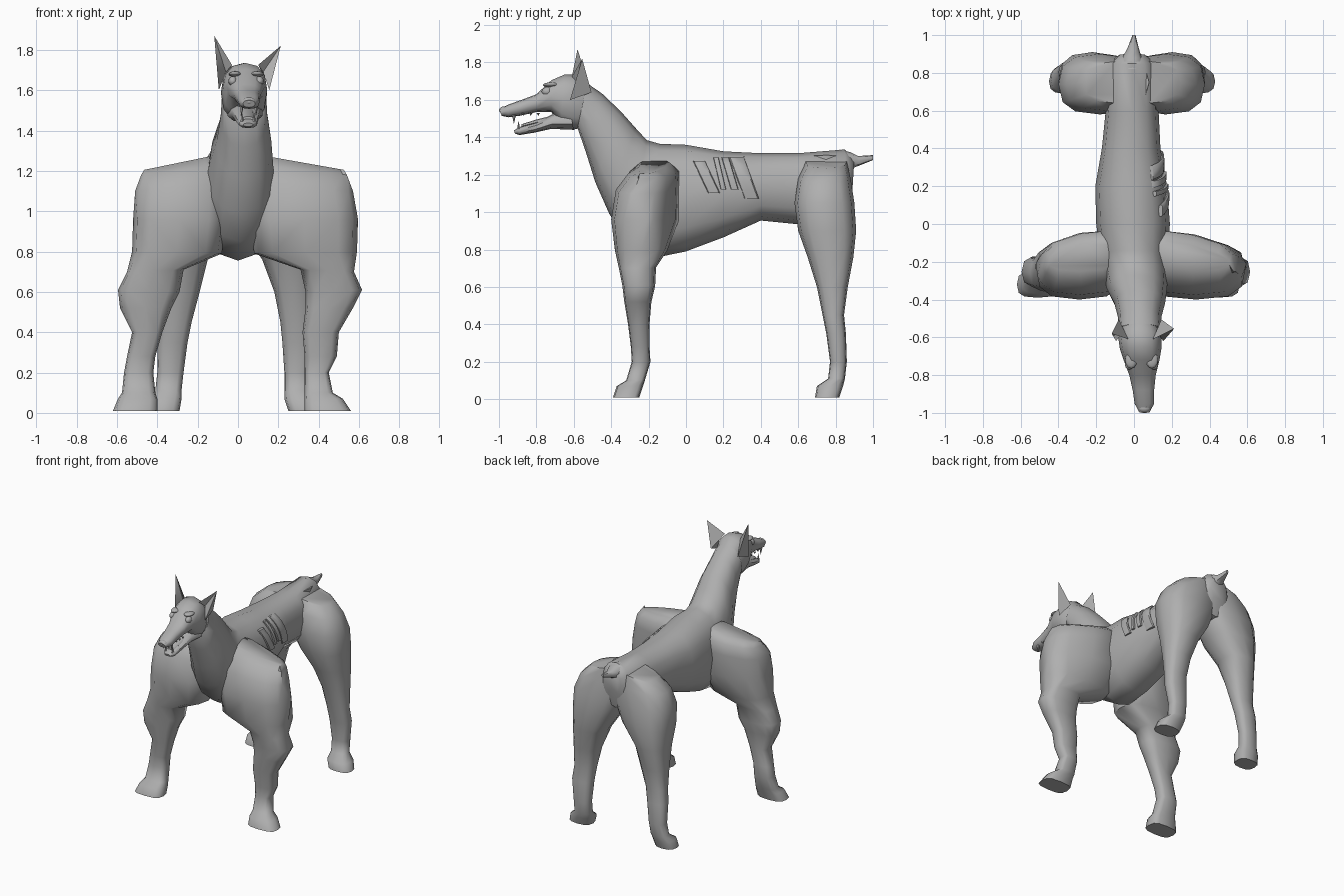
import bpy, bmesh, math
from mathutils import Vector

grey = bpy.data.materials.new("plain grey")
grey.diffuse_color = (0.43, 0.43, 0.43, 1)


def finish(name, bm, angle=40):
    bmesh.ops.recalc_face_normals(bm, faces=bm.faces)
    me = bpy.data.meshes.new(name)
    bm.to_mesh(me)
    bm.free()
    me.materials.append(grey)
    ob = bpy.data.objects.new(name, me)
    bpy.context.collection.objects.link(ob)
    bpy.ops.object.select_all(action='DESELECT')
    ob.select_set(True)
    bpy.context.view_layer.objects.active = ob
    bpy.ops.object.shade_smooth_by_angle(angle=math.radians(angle))
    return ob


def spow(v, p):
    return math.copysign(abs(v) ** p, v)


def loft(name, rings, side, n=12, p=0.85, angle=50, tweak=None):
    """Each ring spans two points a and b, with half width w along side."""
    bm = bmesh.new()
    loops = []
    for a, b, w in rings:
        a, b = Vector(a), Vector(b)
        mid, half = (a + b) / 2, (a - b) / 2
        loops.append([bm.verts.new(mid + half * spow(math.cos(t), p) + Vector(side) * w * spow(math.sin(t), p))
                      for t in (2 * math.pi * i / n for i in range(n))])
    for r, s in zip(loops, loops[1:]):
        for i in range(n):
            j = (i + 1) % n
            bm.faces.new((r[i], r[j], s[j], s[i]))
    bm.faces.new(loops[0])
    bm.faces.new(loops[-1])
    for v in bm.verts:
        if tweak:
            tweak(v.co)
    return finish(name, bm, angle)


def spine_loft(name, rows, **kw):
    # rows: top y, top z, bottom y, bottom z, half width, centre x
    return loft(name, [((x, yt, zt), (x, yb, zb), w) for yt, zt, yb, zb, w, x in rows], (1, 0, 0), **kw)


# Body and neck
body = [
    (0.90, 1.28, 0.89, 1.12, 0.07, -.01), (0.85, 1.335, 0.86, 1.0, 0.12, -.01),
    (0.60, 1.315, 0.60, 0.935, 0.14, -.01), (0.40, 1.315, 0.40, 0.955, 0.155, -.015),
    (0.20, 1.325, 0.20, 0.865, 0.19, -.015), (0.0, 1.36, 0.0, 0.79, 0.195, -.005),
    (-0.14, 1.365, -0.17, 0.755, 0.18, 0), (-0.21, 1.385, -0.32, 0.85, 0.17, 0.01),
    (-0.27, 1.45, -0.41, 0.99, 0.16, 0.015), (-0.35, 1.54, -0.485, 1.16, 0.135, 0.03),
    (-0.45, 1.635, -0.535, 1.32, 0.115, 0.03), (-0.53, 1.69, -0.58, 1.45, 0.11, 0.03)]
spine_loft("body", body)

# Head, jaw and tail
spine_loft("head", [
    (-0.50, 1.66, -0.56, 1.45, 0.09, .03), (-0.57, 1.735, -0.61, 1.44, 0.115, .03),
    (-0.65, 1.735, -0.67, 1.47, 0.11, .035), (-0.72, 1.705, -0.72, 1.535, 0.095, .04),
    (-0.80, 1.63, -0.80, 1.535, 0.07, .045), (-0.88, 1.60, -0.89, 1.515, 0.056, .05),
    (-0.95, 1.575, -0.95, 1.507, 0.052, .055), (-1.0, 1.55, -0.985, 1.515, 0.03, .055)])
spine_loft("lower_jaw", [
    (-0.62, 1.54, -0.60, 1.44, 0.09, .035), (-0.70, 1.53, -0.72, 1.445, 0.072, .04),
    (-0.80, 1.48, -0.81, 1.425, 0.055, .045), (-0.89, 1.455, -0.89, 1.412, 0.046, .05),
    (-0.92, 1.437, -0.915, 1.42, 0.025, .05)], n=10)
spine_loft("tongue", [
    (-0.66, 1.53, -0.66, 1.49, 0.045, .04), (-0.80, 1.495, -0.80, 1.465, 0.035, .045),
    (-0.88, 1.47, -0.88, 1.45, 0.025, .05)], n=8)
spine_loft("tail", [
    (0.82, 1.335, 0.86, 1.20, 0.065, -.01), (0.88, 1.32, 0.89, 1.235, 0.05, -.01),
    (0.92, 1.30, 0.93, 1.25, 0.032, -.005), (1.0, 1.305, 1.0, 1.278, 0.008, 0)], n=8)


# Ears: hollow-fronted blades
def ear(name, inner, outer, back, tip, notch):
    bm = bmesh.new()
    a, b, c, t, d = [bm.verts.new(v) for v in (inner, outer, back, tip, notch)]
    for f in ((a, d, t), (d, b, t), (b, c, t), (c, a, t), (a, c, b, d)):
        bm.faces.new(f)
    finish(name, bm, 60)


ear("left_ear", (-.03, -.61, 1.725), (-.095, -.62, 1.60), (-.08, -.505, 1.64), (-.118, -.58, 1.87), (-.06, -.575, 1.69))
ear("right_ear", (.10, -.61, 1.725), (.155, -.62, 1.60), (.145, -.505, 1.64), (.212, -.555, 1.82), (.125, -.575, 1.69))


def ball(name, loc, scale):
    bm = bmesh.new()
    bmesh.ops.create_uvsphere(bm, u_segments=12, v_segments=8, radius=1)
    for v in bm.verts:
        v.co = Vector(v.co[i] * scale[i] + loc[i] for i in range(3))
    finish(name, bm)


# Eyes, brows and nose
for label, s in (("left", -1), ("right", 1)):
    ball(label + "_eye", (.04 + s * .066, -.742, 1.645), (.022, .03, .024))
    ball(label + "_brow", (.04 + s * .055, -.72, 1.68), (.032, .045, .014))
ball("nose", (.055, -.975, 1.545), (.033, .024, .02))


# Teeth
def tooth(name, x, y, z, length, r):
    bm = bmesh.new()
    ring = [bm.verts.new((x + r * math.cos(k * math.pi / 2.5), y + r * math.sin(k * math.pi / 2.5), z)) for k in range(5)]
    tip = bm.verts.new((x, y, z + length))
    for k in range(5):
        bm.faces.new((ring[k], ring[(k + 1) % 5], tip))
    bm.faces.new(ring)
    finish(name, bm)


for s in (-1, 1):
    tooth("upper_fang", .053 + s * .036, -.92, 1.52, -.05, .011)
    tooth("lower_fang", .05 + s * .03, -.895, 1.445, .045, .009)
    for k in range(3):
        tooth("upper_tooth", .048 + s * .043, -.87 + k * .04, 1.53, -.015, .01)


# Legs: inner z, outer z, front y, back y, left inner x, left outer x, right inner x, right outer x
def legs(kind, rows, p, tweak=None):
    for label, i in (("left", 4), ("right", 6)):
        loft(label + kind, [((r[i], (r[2] + r[3]) / 2, r[0]), (r[i + 1], (r[2] + r[3]) / 2, r[1]), (r[3] - r[2]) / 2)
                            for r in rows], (0, 1, 0), p=p, tweak=tweak, angle=55)


def taper_shoulder(co):
    # the back of the shoulder slants forward away from the body
    if co.z > .9 and co.y > -.2:
        co.y -= .085 * min(max((abs(co.x) - .17) / .36, 0), 1)


legs("_front_leg", [
    (1.28, 1.205, -.25, -.08, -.10, -.465, .10, .525), (1.23, 1.18, -.31, -.025, -.08, -.48, .08, .54),
    (1.14, 1.10, -.375, -.02, -.06, -.51, .06, .57),
    (.96, .96, -.40, -.02, -.06, -.52, .06, .595), (.79, .80, -.38, -.10, -.08, -.525, .08, .59),
    (.71, .70, -.36, -.16, -.27, -.55, .31, .575), (.60, .61, -.34, -.165, -.29, -.595, .335, .615),
    (.52, .52, -.33, -.185, -.33, -.585, .335, .57), (.40, .40, -.31, -.195, -.375, -.525, .32, .50),
    (.28, .28, -.295, -.195, -.41, -.55, .33, .49), (.20, .20, -.29, -.19, -.42, -.565, .33, .45),
    (.10, .10, -.32, -.22, -.41, -.575, .33, .47), (.07, .07, -.37, -.23, -.40, -.595, .33, .52),
    (.01, .01, -.39, -.25, -.40, -.62, .33, .56)], .65, taper_shoulder)
legs("_back_leg", [
    (1.305, 1.235, .64, .86, .08, -.27, -.08, .25), (1.20, 1.16, .60, .88, .08, -.36, -.08, .33),
    (1.05, 1.05, .58, .90, .04, -.40, -.04, .375), (.90, .90, .60, .91, -.04, -.40, .03, .375),
    (.76, .76, .65, .895, -.15, -.385, .12, .37), (.60, .60, .70, .865, -.19, -.385, .18, .37),
    (.45, .45, .73, .845, -.23, -.385, .21, .37), (.35, .35, .75, .855, -.25, -.40, .22, .38),
    (.20, .20, .77, .86, -.27, -.40, .23, .36), (.11, .11, .76, .85, -.28, -.41, .23, .36),
    (.07, .07, .70, .84, -.28, -.44, .23, .41), (.01, .01, .69, .82, -.29, -.45, .25, .43)], .75)


# Torn skin strips on the right flank, following the body curve
def flank(y, z):
    hi, lo = [(a, b) for a, b in zip(body, body[1:]) if b[0] <= y <= a[0]][0]
    f = (y - lo[0]) / (hi[0] - lo[0])
    zt, zb, w, xc = (lo[k] + f * (hi[k] - lo[k]) for k in (1, 3, 4, 5))
    u = min(abs((2 * z - zt - zb) / (zt - zb)), 0.98)
    return Vector((xc + w * (1 - u ** 2.35) ** 0.425, y, z))


def strip(name, y0, z0, y1, z1, w):
    rings = []
    for k in range(6):
        f = k / 5
        c = flank(y0 + f * (y1 - y0), z0 + f * (z1 - z0)) + Vector((.002, 0, .002))
        rings.append((c + Vector((.007, 0, 0)), c - Vector((.014, 0, 0)), w))
    loft(name, rings, (0, 1, 0), n=8, p=0.5)


for y0, z0, y1, z1, w in ((.07, 1.27, .15, 1.10, .032), (.16, 1.29, .20, 1.12, .014),
                          (.21, 1.29, .26, 1.12, .02), (.27, 1.29, .35, 1.07, .04)):
    strip("skin_strip", y0, z0, y1, z1, w)
